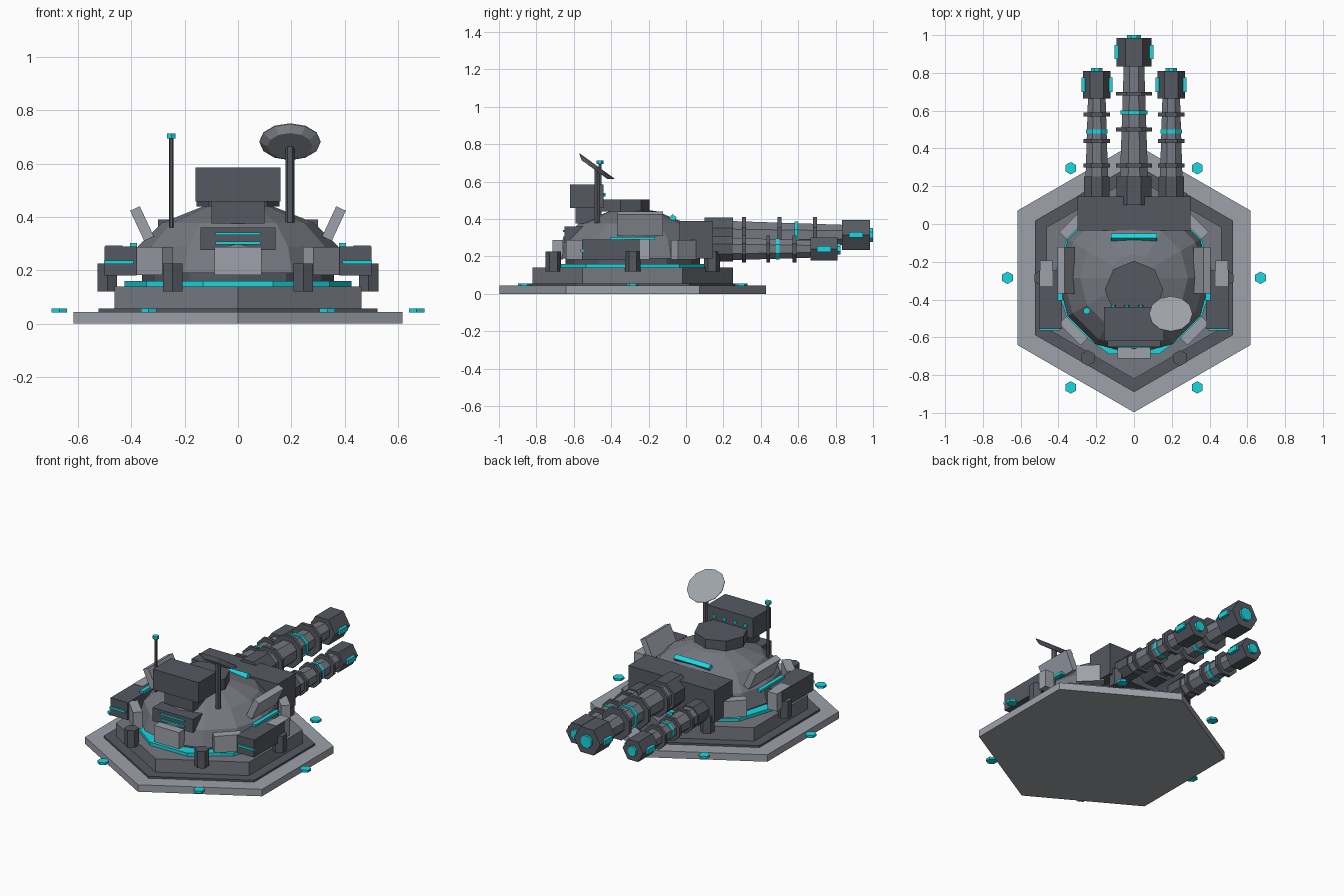
import bpy, bmesh
from math import pi, sin, cos, radians, sqrt
from mathutils import Matrix, Vector, Euler

if "Cube" in bpy.data.objects:
    bpy.data.objects.remove(bpy.data.objects["Cube"])

def mat(name, c):
    m = bpy.data.materials.new(name)
    m.diffuse_color = (*c, 1)
    m.use_nodes = True
    m.node_tree.nodes["Principled BSDF"].inputs["Base Color"].default_value = m.diffuse_color
    return m

LIGHT = mat("light_grey", (0.34, 0.36, 0.40))
MID = mat("mid_grey", (0.18, 0.19, 0.22))
DARK = mat("dark_grey", (0.09, 0.10, 0.12))
CYAN = mat("cyan_glow", (0.01, 0.68, 0.74))
CY = -0.285                      # turret axis in y
ALONG_Y = (-pi / 2, 0, 0)        # turns a local z axis into +y

def finish(name, bm, material, loc, rot):
    bmesh.ops.recalc_face_normals(bm, faces=bm.faces)
    me = bpy.data.meshes.new(name)
    bm.to_mesh(me)
    bm.free()
    me.materials.append(material)
    ob = bpy.data.objects.new(name, me)
    ob.location, ob.rotation_euler = loc, rot
    bpy.context.collection.objects.link(ob)
    return ob

def box(name, material, loc, size, rot=(0, 0, 0)):
    bm = bmesh.new()
    bmesh.ops.create_cube(bm, size=1)
    bmesh.ops.scale(bm, vec=size, verts=bm.verts)
    return finish(name, bm, material, loc, rot)

def lathe(name, material, profile, n, loc=(0, 0, 0), rot=(0, 0, 0), phase=0.0):
    """Faceted solid of (radius, height) rings with flat end caps."""
    bm = bmesh.new()
    rings = [[bm.verts.new((r * cos(phase + 2 * pi * i / n), r * sin(phase + 2 * pi * i / n), h))
              for i in range(n)] for r, h in profile]
    for a, b in zip(rings, rings[1:]):
        for i in range(n):
            bm.faces.new((a[i], a[(i + 1) % n], b[(i + 1) % n], b[i]))
    bm.faces.new(rings[0])
    bm.faces.new(rings[-1])
    return finish(name, bm, material, loc, rot)

def prism(name, material, r, z0, z1, n, loc=(0, 0, 0), rot=(0, 0, 0), phase=0.0):
    return lathe(name, material, [(r, z0), (r, z1)], n, loc, rot, phase)

# Hexagonal base tiers
C = (0, CY, 0)
prism("base_plate", LIGHT, 0.712, 0, 0.044, 6, C, phase=pi / 6)
prism("base_step", DARK, 0.605, 0.044, 0.056, 6, C, phase=pi / 6)
prism("base_tier", MID, 0.535, 0.056, 0.14, 6, C, phase=pi / 6)

# Glowing ring, turret collar and faceted dome
prism("glow_ring", CYAN, 0.425, 0.14, 0.16, 10, C)
prism("turret_collar", DARK, 0.36, 0.16, 0.20, 12, C)
dome = [(0.405 * cos(radians(a)), 0.19 + 0.265 * sin(radians(a))) for a in (0, 22, 45, 72)]
lathe("dome", MID, dome + [(0.03, 0.455)], 12, C)
prism("roof_hatch", DARK, 0.155, 0.44, 0.505, 8, (0, -0.35, 0), phase=pi / 2)

# Base posts and perimeter lights
for i in range(6):
    a = i * pi / 3
    d = (cos(a), sin(a))
    prism("base_post", DARK, 0.042, 0.12, 0.226, 6,
          (0.49 * d[0], CY + 0.49 * d[1], 0), phase=pi / 6)
    prism("perimeter_light", CYAN, 0.033, 0.042, 0.056, 6,
          (0.67 * d[0], CY + 0.67 * d[1], 0), phase=pi / 6)

# Armour blocks around the turret
box("front_armour", LIGHT, (0, -0.685, 0.235), (0.175, 0.055, 0.105))
for s in (-1, 1):
    for t in (-1, 1):
        box("corner_armour", LIGHT, (s * 0.32, CY + t * 0.28, 0.235),
            (0.16, 0.055, 0.105), (0, 0, s * t * -pi / 4))
    box("side_armour", LIGHT, (s * 0.465, -0.262, 0.238), (0.065, 0.135, 0.11))
    # Side pods with front light slits
    box("side_pod", DARK, (s * 0.44, -0.4, 0.235), (0.12, 0.31, 0.11))
    box("pod_slit", CYAN, (s * 0.447, -0.556, 0.23), (0.11, 0.014, 0.014))
    # Outward leaning shield plates and light strips below
    box("shield_plate", LIGHT, (s * 0.36, -0.245, 0.375), (0.04, 0.245, 0.125),
        (0, s * radians(25), 0))
    box("side_strip", CYAN, (s * 0.392, CY, 0.295), (0.025, 0.24, 0.016))

# Front vent panel
box("vent_panel", DARK, (0, -0.585, 0.318), (0.28, 0.13, 0.085))
for z in (0.302, 0.337):
    box("vent_slit", CYAN, (0, -0.65, z), (0.17, 0.014, 0.011))

# Roof equipment box with indicator lights
box("equipment_box", DARK, (0, -0.53, 0.522), (0.32, 0.18, 0.128))
box("equipment_foot", DARK, (0, -0.53, 0.42), (0.2, 0.12, 0.09))
for i in range(4):
    prism("indicator", CYAN, 0.012, 0, 0.012, 6, (-0.11 + 0.073 * i, -0.442, 0.53), ALONG_Y)

# Dish and mast
prism("dish_mast", DARK, 0.017, 0.38, 0.665, 6, (0.195, -0.475, 0))
lathe("dish", LIGHT, [(0.085, -0.012), (0.115, 0.008), (0.115, 0.012)], 12,
      (0.195, -0.482, 0.674), (radians(-36), 0, 0))
prism("antenna", DARK, 0.009, 0.36, 0.70, 6, (-0.25, -0.46, 0))
prism("antenna_tip", CYAN, 0.019, 0.694, 0.712, 6, (-0.25, -0.46, 0), phase=pi / 6)

# Gun mount and brow light
box("gun_mount", DARK, (0, 0.055, 0.29), (0.60, 0.18, 0.2))
box("brow_light", CYAN, (0, -0.07, 0.405), (0.245, 0.03, 0.03), (radians(-35), 0, 0))

def gun(name, x, z, r_breech, r0, r1, rings, r_ring, glow, r_glow, muzzle, r_muz, tip):
    """One barrel pointing along +y."""
    o = (x, 0, z)
    prism(name + "_breech", DARK, r_breech, 0.10, 0.252, 8, o, ALONG_Y, pi / 8)
    lathe(name + "_barrel", MID, [(r0, 0.2), (r1, muzzle[0] + 0.02)], 8, o, ALONG_Y, pi / 8)
    for y in rings:
        prism(name + "_ring", DARK, r_ring, y - 0.01, y + 0.01, 8, o, ALONG_Y, pi / 8)
    prism(name + "_glow_ring", CYAN, r_glow, glow - 0.01, glow + 0.01, 8, o, ALONG_Y, pi / 8)
    prism(name + "_muzzle", DARK, r_muz, muzzle[0], muzzle[1], 6, o, ALONG_Y)
    prism(name + "_bore", CYAN, r_muz * 0.45, muzzle[1] - 0.02, tip, 8, o, ALONG_Y, pi / 8)
    ym = sum(muzzle) / 2
    for s in (-1, 1):
        box(name + "_muzzle_light", CYAN, (x + s * r_muz, ym, z), (0.02, 0.075, 0.03))

# Long centre gun and two shorter side guns
gun("centre_gun", 0, 0.315, 0.1, 0.082, 0.058, (0.31, 0.50, 0.69), 0.103,
    0.59, 0.078, (0.835, 0.985), 0.092, 1.0)
for s, side in ((-1, "left_gun"), (1, "right_gun")):
    gun(side, s * 0.197, 0.24, 0.072, 0.066, 0.05, (0.31, 0.44, 0.58), 0.077,
        0.49, 0.061, (0.665, 0.81), 0.072, 0.825)
